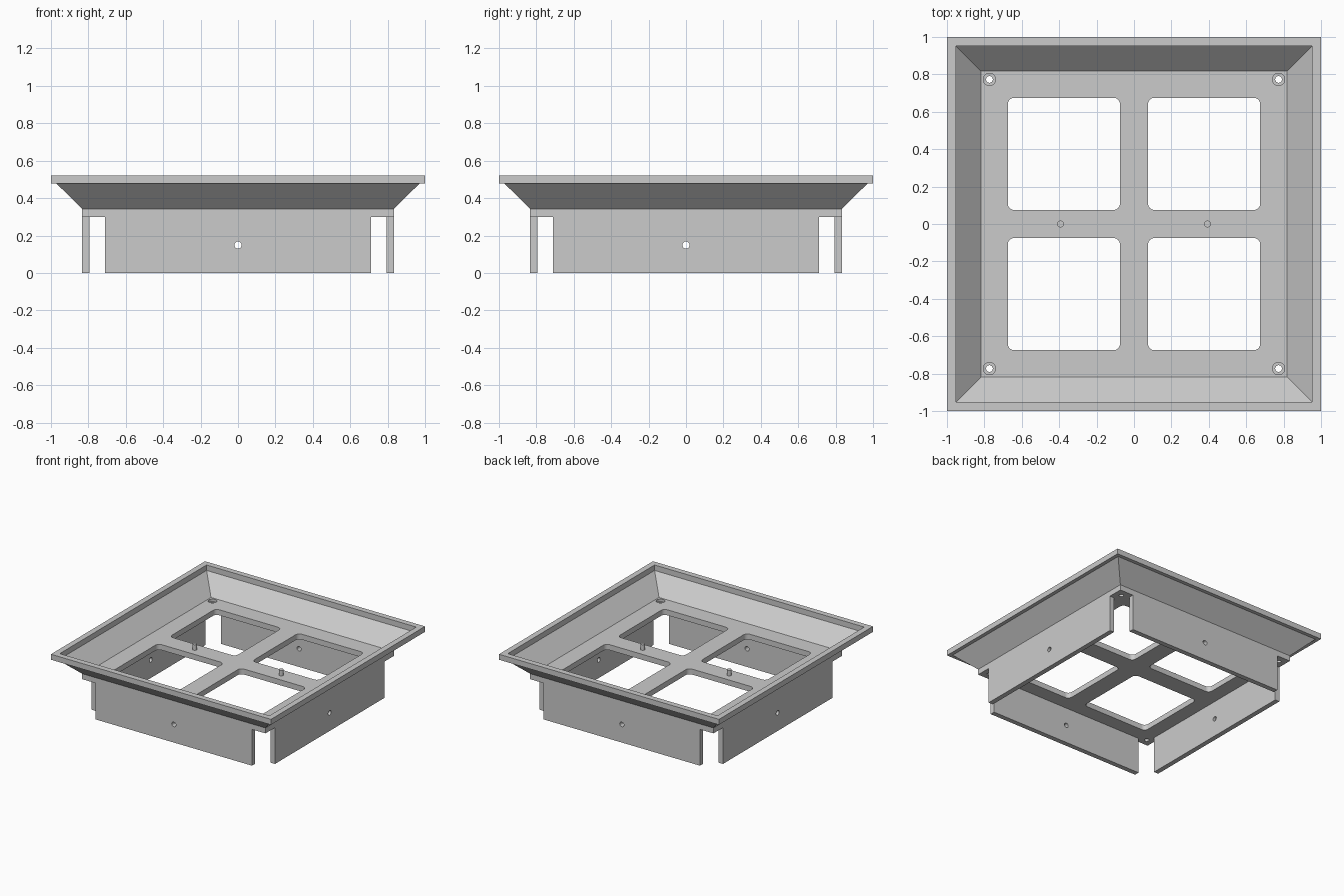
import bpy
import bmesh
from math import pi
from mathutils import Matrix, Vector

cube = bpy.data.objects.get("Cube")
if cube:
    bpy.data.objects.remove(cube, do_unlink=True)

grey = bpy.data.materials.new("plain grey")
grey.use_nodes = True
colour = (0.6, 0.6, 0.6, 1)
grey.diffuse_color = colour
grey.node_tree.nodes["Principled BSDF"].inputs["Base Color"].default_value = colour

FLOOR_BOTTOM, FLOOR_TOP = 0.298, 0.343
RIM_BOTTOM, RIM_TOP = 0.477, 0.522
BASE = 0.833


def make_object(name, bm):
    bmesh.ops.recalc_face_normals(bm, faces=bm.faces)
    mesh = bpy.data.meshes.new(name)
    bm.to_mesh(mesh)
    bm.free()
    mesh.materials.append(grey)
    obj = bpy.data.objects.new(name, mesh)
    bpy.context.collection.objects.link(obj)
    return obj


def add_box(bm, centre, size):
    matrix = Matrix.Translation(centre) @ Matrix.Diagonal((*size, 1))
    return bmesh.ops.create_cube(bm, size=1, matrix=matrix)["verts"]


def add_cylinder(bm, centre, radius, depth, rotation=Matrix()):
    bmesh.ops.create_cone(bm, cap_ends=True, segments=32, radius1=radius, radius2=radius,
                          depth=depth, matrix=Matrix.Translation(centre) @ rotation)


def cut(obj, bm):
    cutter = make_object("cutter", bm)
    cutter.hide_render = True
    mod = obj.modifiers.new("cut", "BOOLEAN")
    mod.operation, mod.solver, mod.object = "DIFFERENCE", "EXACT", cutter
    bpy.context.view_layer.objects.active = obj
    bpy.ops.object.modifier_apply(modifier=mod.name)
    bpy.data.objects.remove(cutter, do_unlink=True)


def smooth(obj):
    bpy.ops.object.select_all(action="DESELECT")
    obj.select_set(True)
    bpy.context.view_layer.objects.active = obj
    bpy.ops.object.shade_smooth_by_angle()


# Tray: one square profile, from the underside round the rim to the floor
profile = [(BASE, FLOOR_BOTTOM), (BASE, FLOOR_TOP), (0.97, RIM_BOTTOM), (1, RIM_BOTTOM),
           (1, RIM_TOP), (0.953, RIM_TOP), (0.953, RIM_BOTTOM), (0.818, FLOOR_TOP)]
corners = [(-1, -1), (1, -1), (1, 1), (-1, 1)]
bm = bmesh.new()
rings = [[bm.verts.new((sx * r, sy * r, z)) for sx, sy in corners] for r, z in profile]
for low, high in zip(rings, rings[1:]):
    for i in range(4):
        j = (i + 1) % 4
        bm.faces.new((low[i], low[j], high[j], high[i]))
bm.faces.new(rings[0])
bm.faces.new(rings[-1])
tray = make_object("tray", bm)

# Four rounded windows and the corner screw holes
bm = bmesh.new()
for sx, sy in corners:
    verts = add_box(bm, (sx * 0.375, sy * 0.375, FLOOR_TOP), (0.6, 0.6, 0.3))
    upright = {e for v in verts for e in v.link_edges
               if abs(e.verts[0].co.z - e.verts[1].co.z) > 0.1}
    bmesh.ops.bevel(bm, geom=list(upright), offset=0.035, segments=6,
                    profile=0.5, affect="EDGES")
    add_cylinder(bm, (sx * 0.773, sy * 0.773, FLOOR_TOP), 0.018, 0.3)
cut(tray, bm)

# Shallow recesses round the screw holes
bm = bmesh.new()
for sx, sy in corners:
    add_cylinder(bm, (sx * 0.773, sy * 0.773, FLOOR_TOP), 0.033, 0.04)
cut(tray, bm)
smooth(tray)

# Four skirt walls, each with a central hole
for i, side in enumerate(("front", "left", "back", "right")):
    bm = bmesh.new()
    add_box(bm, (0, -BASE + 0.02, FLOOR_BOTTOM / 2), (1.42, 0.04, FLOOR_BOTTOM))
    wall = make_object(side + "_wall", bm)
    bm = bmesh.new()
    add_cylinder(bm, (0, -BASE, 0.149), 0.019, 0.2, Matrix.Rotation(pi / 2, 4, "X"))
    cut(wall, bm)
    wall.data.transform(Matrix.Rotation(i * pi / 2, 4, "Z"))
    smooth(wall)

# Locating pins on the cross bar
for side, sx in (("left", 1), ("right", -1)):
    bm = bmesh.new()
    add_cylinder(bm, Vector((sx * 0.393, 0, FLOOR_TOP + 0.02)), 0.018, 0.05)
    smooth(make_object(side + "_pin", bm))
